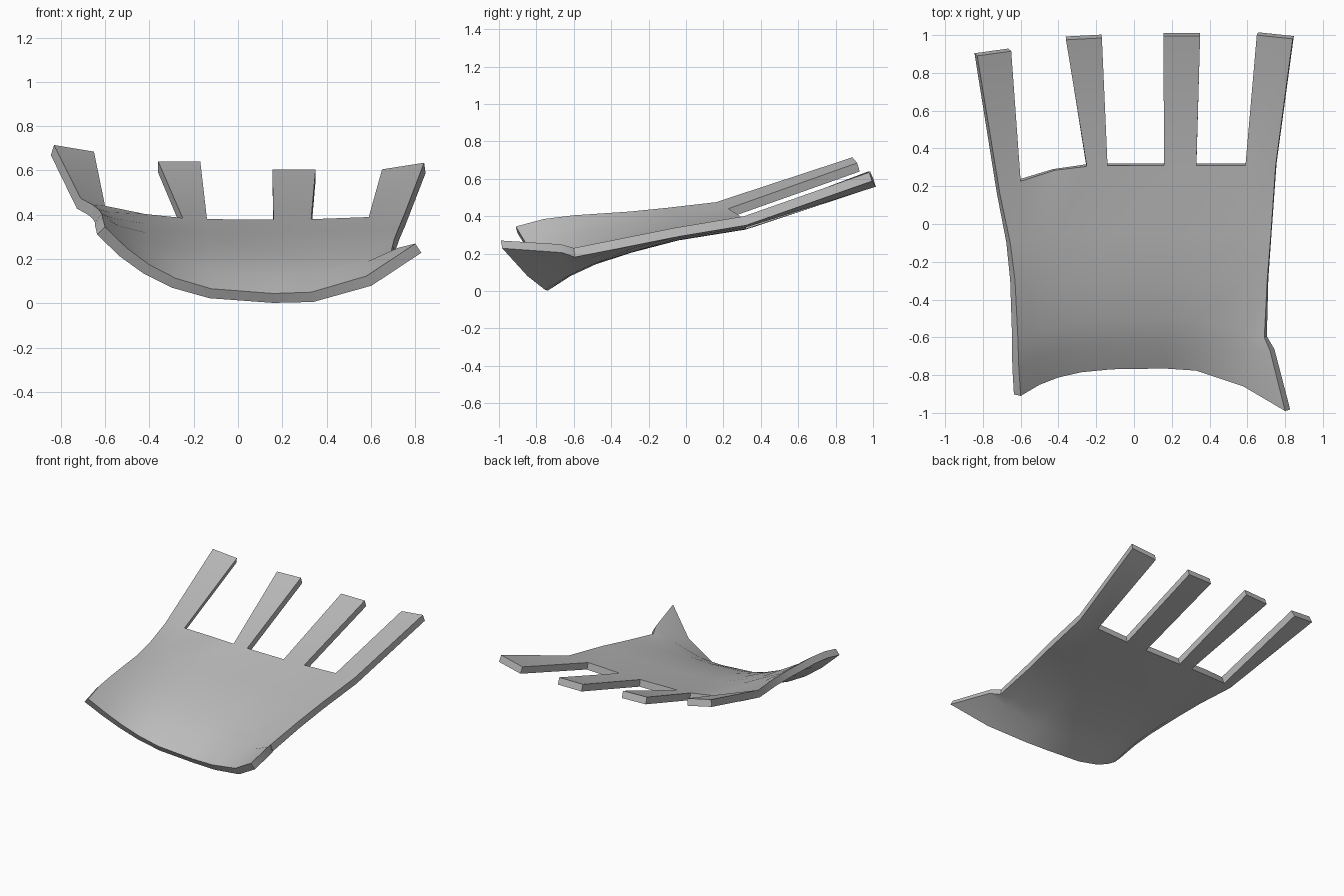
import bpy
import bmesh
from mathutils import Vector

cube = bpy.data.objects.get("Cube")
if cube:
    bpy.data.objects.remove(cube, do_unlink=True)

# Single plain material
grey = bpy.data.materials.new("neutral grey")
grey.use_nodes = True
grey.diffuse_color = (0.5, 0.5, 0.5, 1)
grey.node_tree.nodes["Principled BSDF"].inputs["Base Color"].default_value = grey.diffuse_color

# Cross rows from cuff to knuckles: left edge, trough and right edge points
rows = [
    ((-0.6, -0.91, 0.345), (0.22, -0.765, 0.045), (0.8, -0.99, 0.27)),
    ((-0.61, -0.76, 0.385), (0.2, -0.64, 0.125), (0.72, -0.67, 0.25)),
    ((-0.615, -0.6, 0.405), (0.2, -0.5, 0.19), (0.69, -0.6, 0.23)),
    ((-0.63, -0.3, 0.425), (0.15, -0.3, 0.255), (0.705, -0.3, 0.29)),
    ((-0.655, -0.1, 0.445), (0.1, -0.05, 0.32), (0.725, -0.05, 0.34)),
    ((-0.71, 0.16, 0.475), (0.1, 0.31, 0.378), (0.75, 0.31, 0.4)),
]
# Inner column positions at the cuff and at the knuckles
cuff_x = (-0.5, -0.4, -0.28, -0.12, 0.16, 0.33, 0.58)
knuckle_x = (-0.6, -0.42, -0.25, -0.14, 0.16, 0.33, 0.59)

# Fingers: knuckle column they start from, then the two tip corners
fingers = [
    (0, (-0.83, 0.89, 0.715), (-0.65, 0.915, 0.685)),
    (3, (-0.36, 0.975, 0.64), (-0.17, 0.985, 0.64)),
    (5, (0.155, 0.995, 0.605), (0.35, 0.995, 0.605)),
    (7, (0.65, 1.0, 0.605), (0.84, 0.98, 0.635)),
]


def row_point(row, x):
    """Point on the hollow cross curve of a row at the given x."""
    left, mid, right = map(Vector, row)
    edge, bend_y, bend_z = (left, 4, 3) if x < mid.x else (right, 1.8, 2.2)
    s = min(1, (x - mid.x) / (edge.x - mid.x))
    return Vector((x,
                   mid.y + (edge.y - mid.y) * s ** bend_y,
                   mid.z + (edge.z - mid.z) * s ** bend_z))


# Curved palm surface
bm = bmesh.new()
grid = []
for i, row in enumerate(rows):
    blend = i / (len(rows) - 1)
    inner = [a + (b - a) * blend for a, b in zip(cuff_x, knuckle_x)]
    xs = [row[0][0], *inner, row[2][0]]
    grid.append([bm.verts.new(row_point(row, x)) for x in xs])

for near, far in zip(grid, grid[1:]):
    for j in range(len(near) - 1):
        bm.faces.new((near[j], near[j + 1], far[j + 1], far[j]))

# Finger strips growing from the knuckle edge
for j, tip_a, tip_b in fingers:
    a, b = grid[-1][j], grid[-1][j + 1]
    bm.faces.new((a, b, bm.verts.new(tip_b), bm.verts.new(tip_a)))

mesh = bpy.data.meshes.new("hand_plate")
bm.to_mesh(mesh)
bm.free()
mesh.materials.append(grey)
plate = bpy.data.objects.new("hand_plate", mesh)
bpy.context.collection.objects.link(plate)

# Sheet thickness below the surface
solid = plate.modifiers.new("thickness", 'SOLIDIFY')
solid.thickness = 0.05
solid.offset = -1
solid.use_even_offset = True

bpy.context.view_layer.objects.active = plate
plate.select_set(True)
bpy.ops.object.modifier_apply(modifier=solid.name)
bpy.ops.object.shade_smooth_by_angle()
